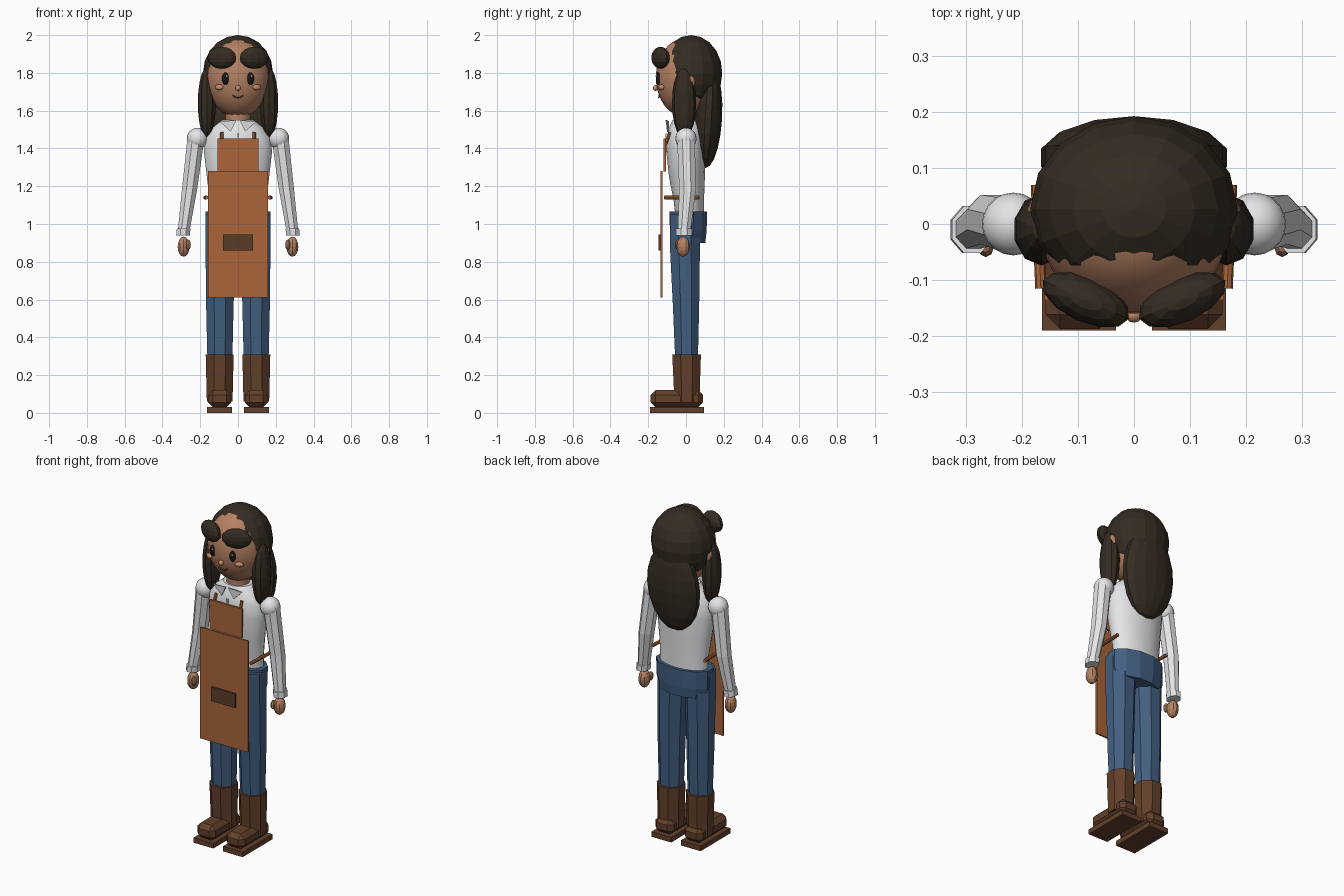
import bpy, bmesh, math
from mathutils import Vector, Matrix

cube = bpy.data.objects.get("Cube")
if cube:
    bpy.data.objects.remove(cube, do_unlink=True)


def material(name, r, g, b):
    m = bpy.data.materials.new(name)
    m.use_nodes = True
    m.diffuse_color = (r, g, b, 1)
    bsdf = next(n for n in m.node_tree.nodes if n.type == "BSDF_PRINCIPLED")
    bsdf.inputs["Base Color"].default_value = (r, g, b, 1)
    bsdf.inputs["Roughness"].default_value = 0.8
    return m


HAIR = material("dark hair", .035, .025, .016)
SKIN = material("skin", .46, .22, .125)
BLUSH = material("blush", .62, .27, .15)
SHIRT = material("white shirt", .78, .79, .81)
JEANS = material("blue denim", .055, .115, .22)
LEATHER = material("apron leather", .40, .13, .04)
BOOT = material("brown boot", .125, .052, .024)
POCKET = material("pocket brown", .10, .046, .022)
BLACK = material("eye black", .008, .008, .008)


def finish(name, bm, mat, smooth=False):
    bmesh.ops.recalc_face_normals(bm, faces=bm.faces)
    me = bpy.data.meshes.new(name)
    bm.to_mesh(me)
    bm.free()
    me.materials.append(mat)
    for p in me.polygons:
        p.use_smooth = smooth and len(p.vertices) < 5
    ob = bpy.data.objects.new(name, me)
    bpy.context.collection.objects.link(ob)
    return ob


def ball(name, at, radii, mat, seg=12, rings=8, smooth=False, turn=0, lean=0):
    bm = bmesh.new()
    bmesh.ops.create_uvsphere(bm, u_segments=seg, v_segments=rings, radius=1)
    bm.transform(Matrix.Translation(at) @ Matrix.Rotation(turn, 4, "Z")
                 @ Matrix.Rotation(lean, 4, "X") @ Matrix.Diagonal((*radii, 1)))
    return finish(name, bm, mat, smooth)


def box(name, at, size, mat, bevel=0):
    bm = bmesh.new()
    bmesh.ops.create_cube(bm, size=1)
    bm.transform(Matrix.Translation(at) @ Matrix.Diagonal((*size, 1)))
    if bevel:
        bmesh.ops.bevel(bm, geom=bm.edges[:], offset=bevel, segments=1, affect="EDGES")
    return finish(name, bm, mat)


def loft(name, rings, mat, sides=8, smooth=False):
    """Skin horizontal ellipses given as (x, y, z, x radius, y radius)."""
    bm = bmesh.new()
    fit = 1 / math.cos(math.pi / sides)
    loops = []
    for x, y, z, rx, ry in rings:
        angles = [(i + .5) * math.tau / sides for i in range(sides)]
        loops.append([bm.verts.new((x + rx * fit * math.cos(a), y + ry * fit * math.sin(a), z))
                      for a in angles])
    for low, high in zip(loops, loops[1:]):
        for i in range(sides):
            j = (i + 1) % sides
            bm.faces.new((low[i], low[j], high[j], high[i]))
    bm.faces.new(loops[0][::-1])
    bm.faces.new(loops[-1])
    return finish(name, bm, mat, smooth)


def rod(name, a, b, radius, mat, sides=8):
    a, b = Vector(a), Vector(b)
    bm = bmesh.new()
    bmesh.ops.create_cone(bm, cap_ends=True, segments=sides, radius1=radius,
                          radius2=radius, depth=(b - a).length)
    bm.transform(Matrix.Translation((a + b) / 2)
                 @ (b - a).to_track_quat("Z", "Y").to_matrix().to_4x4())
    return finish(name, bm, mat)


# Head, neck and hair
ball("head", (0, 0, 1.775), (.17, .16, .21), SKIN, 24, 16, True)
loft("neck", [(0, 0, 1.48, .065, .06), (0, 0, 1.62, .065, .06)], SKIN, 12, True)
ball("hair_cap", (0, .027, 1.80), (.185, .165, .20), HAIR, 16, 10)
ball("back_hair", (0, .118, 1.56), (.17, .073, .265), HAIR, 14, 10, lean=-.06)
ball("nose", (0, -.162, 1.72), (.015, .014, .015), BLUSH, 10, 8, True)

# Smile following the curve of the face
smile = [(x, -.142 - (.03 - abs(x)) * .08, 1.668 + x * x * 18) for x in (-.028, -.014, 0, .014, .028)]
for a, b in zip(smile, smile[1:]):
    rod("smile", a, b, .003, POCKET, 6)

# Shirt body
loft("shirt_body", [(0, .02, 1.03, .15, .075), (0, .015, 1.12, .15, .08),
                    (0, .005, 1.25, .165, .095), (0, 0, 1.38, .18, .104),
                    (0, 0, 1.46, .172, .10), (0, 0, 1.51, .135, .09),
                    (0, 0, 1.55, .085, .07)], SHIRT, 24, True)
box("shirt_placket", (0, -.104, 1.43), (.012, .008, .10), SHIRT)

# Jeans seat
loft("jeans_seat", [(0, .012, .90, .155, .09), (0, .012, .96, .17, .097),
                    (0, .012, 1.065, .172, .10)], JEANS, 12)

# Apron
box("apron_skirt", (0, -.13, .945), (.32, .01, .67), LEATHER)
box("apron_bib", (0, -.112, 1.365), (.216, .012, .175), LEATHER)
box("apron_pocket", (0, -.139, .902), (.16, .012, .085), POCKET)

for s, side in ((1, "left"), (-1, "right")):
    # Hair locks and fringe
    ball(side + "_hair_lock", (s * .165, -.01, 1.64), (.05, .064, .187), HAIR, 10, 10)
    ball(side + "_fringe", (s * .086, -.135, 1.88), (.084, .04, .058), HAIR, 12, 8, turn=s * .42)

    # Face details
    ball(side + "_eye", (s * .066, -.146, 1.77), (.019, .012, .033), BLACK, 12, 8, True)
    ball(side + "_eye_glint", (s * .066 + .006, -.157, 1.783), (.005, .004, .007), SHIRT, 8, 6)
    ball(side + "_cheek", (s * .1, -.131, 1.724), (.025, .012, .015), BLUSH, 12, 8, True, turn=s * .5)
    ball(side + "_ear", (s * .17, .02, 1.755), (.02, .03, .04), SKIN, 10, 8, True)

    # Collar point
    bm = bmesh.new()
    corners = [(s * .008, -.108, 1.55), (s * .095, -.098, 1.542), (s * .04, -.10, 1.488)]
    face = bm.faces.new([bm.verts.new(c) for c in corners])
    slab = bmesh.ops.extrude_face_region(bm, geom=[face])
    bmesh.ops.translate(bm, vec=(0, .008, 0), verts=[v for v in slab["geom"] if isinstance(v, bmesh.types.BMVert)])
    finish(side + "_collar", bm, SHIRT)

    # Shoulder, sleeve, cuff and hand
    ball(side + "_shoulder", (s * .215, 0, 1.452), (.056, .056, .057), SHIRT, 20, 12, True)
    loft(side + "_sleeve", [(s * .288, -.01, .96, .031, .034), (s * .257, .008, 1.18, .04, .044),
                            (s * .222, 0, 1.46, .045, .047)], SHIRT, 8)
    loft(side + "_cuff", [(s * .291, -.01, .94, .036, .042), (s * .288, -.01, .975, .036, .042)], SHIRT, 8)
    ball(side + "_hand", (s * .288, -.015, .88), (.033, .036, .053), SKIN, 10, 8)
    ball(side + "_thumb", (s * .264, -.042, .89), (.014, .017, .028), SKIN, 8, 6)

    # Trouser leg
    loft(side + "_jeans_leg", [(s * .096, .003, .28, .066, .06), (s * .096, 0, .58, .073, .07),
                               (s * .092, -.006, .90, .08, .08),
                               (s * .092, -.006, 1.05, .08, .08)], JEANS, 8)

    # Boot
    loft(side + "_boot_shaft", [(s * .097, .005, .06, .068, .066),
                                (s * .097, .003, .31, .074, .076)], BOOT, 8)
    box(side + "_boot_foot", (s * .097, -.048, .075), (.122, .278, .09), BOOT, .026)
    box(side + "_boot_sole", (s * .098, -.047, .015), (.132, .285, .03), BOOT)

    # Apron strap and waist tie
    rod(side + "_apron_strap", (s * .088, -.11, 1.42), (s * .085, -.085, 1.485), .009, LEATHER)
    rod(side + "_apron_tie", (s * .166, -.115, 1.14), (s * .174, .07, 1.14), .01, LEATHER)
